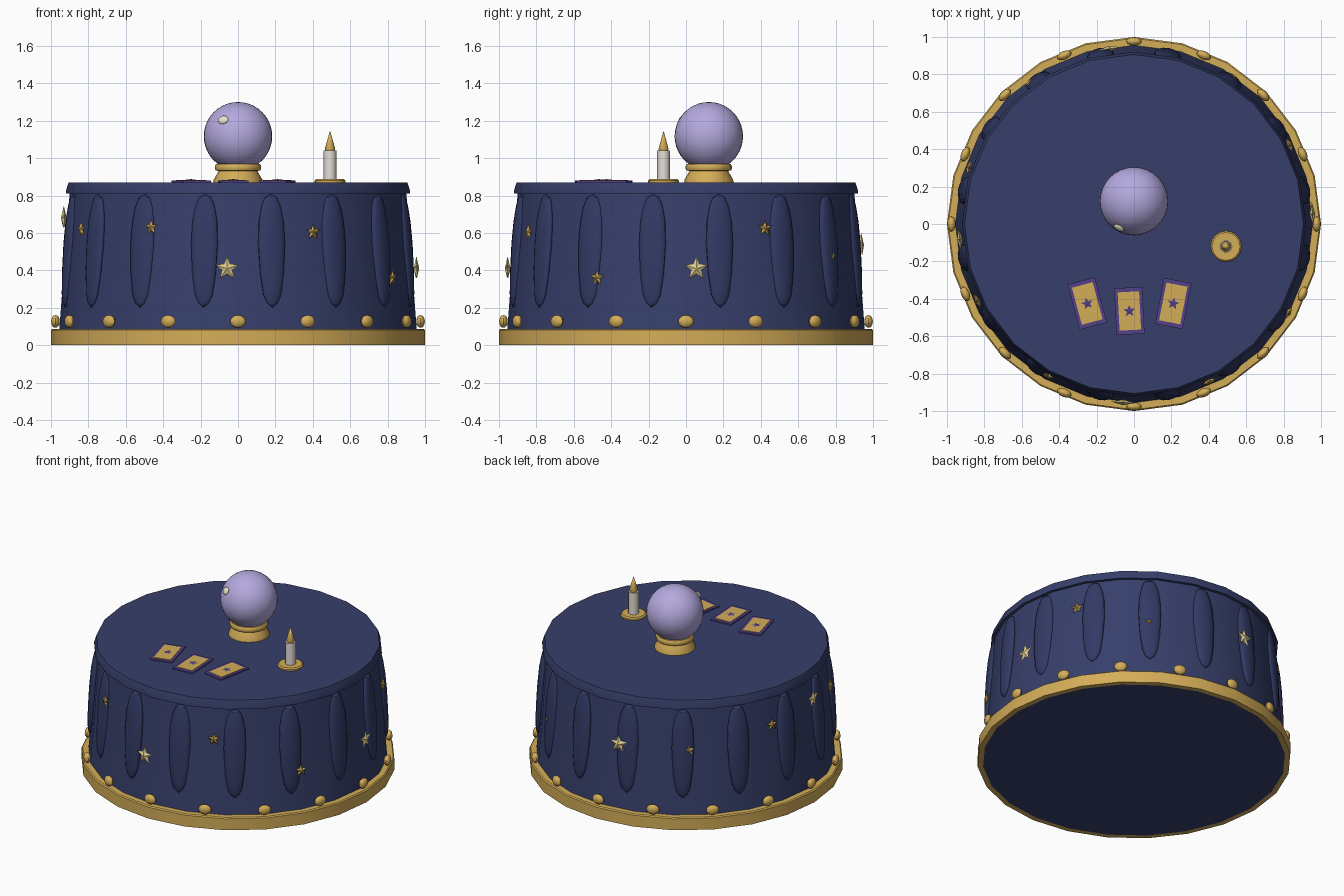
import bpy, bmesh, math
from mathutils import Matrix, Vector

if "Cube" in bpy.data.objects:
    bpy.data.objects.remove(bpy.data.objects["Cube"])

def material(name, rgb):
    m = bpy.data.materials.new(name)
    m.diffuse_color = [((c / 255 + 0.055) / 1.055) ** 2.4 for c in rgb] + [1]
    m.use_nodes = True
    m.node_tree.nodes["Principled BSDF"].inputs["Base Color"].default_value = m.diffuse_color
    return m

NAVY = material("navy cloth", (55, 63, 107))
FOLD = material("deep navy fold", (50, 58, 101))
GOLD = material("gold", (212, 173, 88))
PALE = material("pale gold", (228, 208, 146))
LAVENDER = material("lavender glass", (180, 169, 222))
SHINE = material("ivory shine", (236, 230, 205))
WAX = material("wax", (228, 222, 215))
PURPLE = material("card purple", (84, 64, 136))

def finish(name, bm, mat, matrix=Matrix(), smooth=True):
    bmesh.ops.remove_doubles(bm, verts=bm.verts, dist=1e-5)
    bmesh.ops.recalc_face_normals(bm, faces=bm.faces)
    me = bpy.data.meshes.new(name)
    bm.to_mesh(me)
    bm.free()
    me.materials.append(mat)
    ob = bpy.data.objects.new(name, me)
    ob.matrix_world = matrix
    bpy.context.collection.objects.link(ob)
    if smooth:
        bpy.ops.object.select_all(action='DESELECT')
        bpy.context.view_layer.objects.active = ob
        ob.select_set(True)
        bpy.ops.object.shade_smooth_by_angle(angle=math.radians(40))
    return ob

def lathe(name, profile, sides, mat, matrix=Matrix(), loop=False):
    """Turn a (radius, height) profile around z."""
    bm = bmesh.new()
    rings = [[bm.verts.new((r * math.cos(2 * math.pi * k / sides),
                            r * math.sin(2 * math.pi * k / sides), z))
              for k in range(sides)] for r, z in profile]
    pairs = list(zip(rings, rings[1:]))
    if loop:
        pairs.append((rings[-1], rings[0]))
    for a, b in pairs:
        for k in range(sides):
            j = (k + 1) % sides
            bm.faces.new((a[k], a[j], b[j], b[k]))
    bmesh.ops.dissolve_degenerate(bm, dist=1e-6, edges=bm.edges)
    return finish(name, bm, mat, matrix)

def star(name, radius, depth, mat, matrix):
    bm = bmesh.new()
    rim = []
    for k in range(10):
        r = radius * (0.45 if k % 2 else 1)
        a = math.pi / 2 + k * math.pi / 5
        rim.append(bm.verts.new((r * math.cos(a), r * math.sin(a), 0)))
    for z in (depth, -depth):
        tip = bm.verts.new((0, 0, z))
        for k in range(10):
            bm.faces.new((rim[k], rim[(k + 1) % 10], tip))
    finish(name, bm, mat, matrix, smooth=False)

def ball(name, size, mat, matrix, u=12, v=8):
    bm = bmesh.new()
    bmesh.ops.create_uvsphere(bm, u_segments=u, v_segments=v, radius=1)
    bmesh.ops.scale(bm, vec=size, verts=bm.verts)
    finish(name, bm, mat, matrix)

def plate(name, size, mat, matrix):
    bm = bmesh.new()
    bmesh.ops.create_cube(bm, size=1)
    bmesh.ops.scale(bm, vec=size, verts=bm.verts)
    finish(name, bm, mat, matrix, smooth=False)

def around(deg, r, z):
    """Local x points outwards at this angle."""
    return Matrix.Rotation(math.radians(deg), 4, 'Z') @ Matrix.Translation((r, 0, z))

def cloth_radius(z):
    return 0.90 + 0.055 * (0.81 - z) / 0.72

# Draped cloth, table top and gold hem
lathe("table_cloth", [(0, 0), (0.965, 0), (0.955, 0.09), (0.90, 0.815), (0, 0.815)], 24, NAVY)
lathe("table_top", [(0, 0.812), (0.92, 0.812), (0.92, 0.825), (0.906, 0.871), (0, 0.871)], 24, NAVY)
lathe("gold_hem", [(0.965, 0), (1, 0), (1, 0.08), (0.993, 0.087), (0.945, 0.087), (0.945, 0.02)],
      24, GOLD, loop=True)

# Cloth folds and hem beads
fold_profile = [(0, 0.2), (0.03, 0.225), (0.05, 0.27), (0.066, 0.38), (0.075, 0.54),
                (0.07, 0.66), (0.055, 0.74), (0.035, 0.79), (0, 0.808)]
for k in range(16):
    tilt = Matrix.Rotation(-math.atan(0.055 / 0.72), 4, 'Y')
    m = around(11.25 + 22.5 * k, cloth_radius(0.5) - 0.003, 0.5) @ tilt
    m = m @ Matrix.Diagonal((0.42, 1, 1, 1)) @ Matrix.Translation((0, 0, -0.5))
    lathe("cloth_fold", fold_profile, 10, FOLD, m)
    ball("hem_bead", (0.023, 0.042, 0.034), GOLD, around(22.5 * k, 0.976, 0.127))

# Stars on the cloth: every third one is large and pale
stars = [(266.5, 0.41), (295.5, 0.605), (330, 0.36), (3.3, 0.41), (27, 0.625), (56, 0.475),
         (98, 0.535), (126, 0.535), (161, 0.63), (185, 0.68), (206, 0.62), (240, 0.63)]
face_out = Matrix(((0, 0, 1, 0), (1, 0, 0, 0), (0, 1, 0, 0), (0, 0, 0, 1)))
for k, (deg, z) in enumerate(stars):
    big = k % 3 == 0
    star("cloth_star", 0.066 if big else 0.044, 0.015, PALE if big else GOLD,
         around(deg, cloth_radius(z) + (0.025 if big else 0.018), z) @ face_out)

# Crystal ball on its stand, with a highlight
at = Matrix.Translation((0, 0.122, 0))
lathe("ball_stand", [(0, 0.868), (0.132, 0.868), (0.13, 0.885), (0.103, 0.932), (0.12, 0.934),
                     (0.124, 0.945), (0.124, 0.957), (0.117, 0.968), (0, 0.968)], 20, GOLD, at)
ball("crystal_ball", (0.183,) * 3, LAVENDER, Matrix.Translation((0, 0.122, 1.117)), 32, 20)
out = Vector((-0.08, -0.143, 0.088))
ball("ball_highlight", (0.031, 0.025, 0.012), SHINE,
     Matrix.Translation(Vector((0, 0.122, 1.117)) + out) @ out.to_track_quat('Z', 'Y').to_matrix().to_4x4())

# Candle
at = Matrix.Translation((0.492, -0.12, 0))
lathe("candle_dish", [(0, 0.868), (0.083, 0.868), (0.083, 0.88), (0.075, 0.888), (0, 0.888)], 16, GOLD, at)
lathe("candle", [(0, 0.88), (0.034, 0.88), (0.034, 1.04), (0, 1.04)], 12, WAX, at)
lathe("flame", [(0, 1.038), (0.024, 1.04), (0.028, 1.05), (0.015, 1.095), (0, 1.147)], 10, GOLD, at)

# Fortune cards
for x, y, deg in ((-0.25, -0.425, 15), (-0.025, -0.465, 3), (0.21, -0.425, -11)):
    m = Matrix.Translation((x, y, 0)) @ Matrix.Rotation(math.radians(deg), 4, 'Z')
    plate("card", (0.15, 0.25, 0.01), PURPLE, m @ Matrix.Translation((0, 0, 0.875)))
    plate("card_face", (0.115, 0.205, 0.006), GOLD, m @ Matrix.Translation((0, 0, 0.88)))
    star("card_star", 0.033, 0.004, PURPLE, m @ Matrix.Translation((0, 0, 0.884)))
